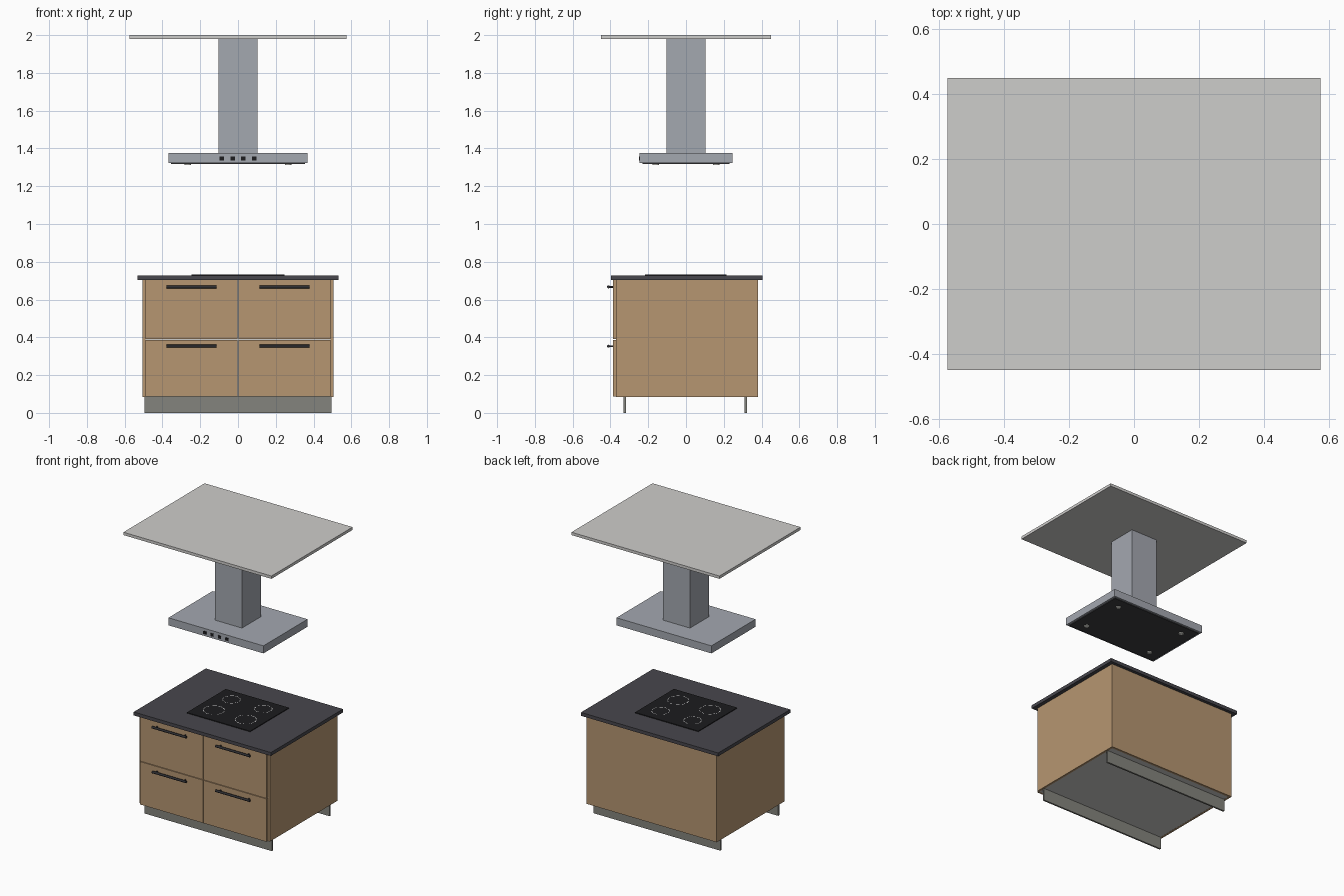
import bpy, bmesh, math
from mathutils import Matrix

if "Cube" in bpy.data.objects:
    bpy.data.objects.remove(bpy.data.objects["Cube"])


def material(name, hexcol):
    def lin(c):
        c /= 255
        return c / 12.92 if c <= 0.04045 else ((c + 0.055) / 1.055) ** 2.4
    m = bpy.data.materials.new(name)
    m.diffuse_color = [lin(int(hexcol[i:i + 2], 16)) for i in (0, 2, 4)] + [1]
    m.use_nodes = True
    m.node_tree.nodes["Principled BSDF"].inputs["Base Color"].default_value = m.diffuse_color
    return m


CEILING = material("pale grey", "CECDCB")
STEEL = material("brushed steel", "A4A8B0")
FILTER = material("filter dark", "3C3C3F")
LAMP = material("lamp white", "F0F0E8")
STONE = material("dark stone", "48474D")
GLASS = material("black glass", "1C1C1E")
MARK = material("hob marking", "E6E6E6")
WOOD = material("oak", "B69671")
HANDLE = material("handle black", "2E2E32")
PLINTH = material("plinth grey", "84847D")


def finish(name, bm, mat):
    mesh = bpy.data.meshes.new(name)
    bm.normal_update()
    bm.to_mesh(mesh)
    bm.free()
    mesh.materials.append(mat)
    ob = bpy.data.objects.new(name, mesh)
    bpy.context.collection.objects.link(ob)
    return ob


def box(name, x, y, z, mat):
    """Box from (min, max) ranges on each axis."""
    bm = bmesh.new()
    r = (x, y, z)
    mid = [(a + b) / 2 for a, b in r]
    size = [b - a for a, b in r]
    bmesh.ops.create_cube(bm, size=1, matrix=Matrix.Translation(mid) @ Matrix.Diagonal(size + [1]))
    return finish(name, bm, mat)


def cylinder(name, centre, radius, length, axis, mat, sides=24):
    bm = bmesh.new()
    rot = {"x": Matrix.Rotation(math.pi / 2, 4, "Y"),
           "y": Matrix.Rotation(math.pi / 2, 4, "X"),
           "z": Matrix.Identity(4)}[axis]
    bmesh.ops.create_cone(bm, cap_ends=True, segments=sides, radius1=radius, radius2=radius,
                          depth=length, matrix=Matrix.Translation(centre) @ rot)
    for f in bm.faces:
        f.smooth = len(f.verts) == 4
    for e in bm.edges:
        e.smooth = all(f.smooth for f in e.link_faces)
    return finish(name, bm, mat)


def dashed_ring(name, cx, cy, z, radius, width, dashes, mat):
    """Flat broken circle printed on the hob."""
    bm = bmesh.new()
    step = math.tau / dashes
    n = 4
    for d in range(dashes):
        pairs = []
        for i in range(n + 1):
            a = d * step + step * 0.7 * i / n
            pairs.append([bm.verts.new((cx + r * math.cos(a), cy + r * math.sin(a), z))
                          for r in (radius - width, radius)])
        for p, q in zip(pairs, pairs[1:]):
            bm.faces.new((p[0], p[1], q[1], q[0]))
    return finish(name, bm, mat)


# Ceiling panel, chimney and hood
box("ceiling_panel", (-0.575, 0.575), (-0.45, 0.45), (1.98, 2.0), CEILING)
box("hood_chimney", (-0.104, 0.104), (-0.104, 0.104), (1.376, 1.98), STEEL)
box("hood_body", (-0.369, 0.369), (-0.245, 0.245), (1.323, 1.376), STEEL)
box("hood_filter", (-0.354, 0.354), (-0.231, 0.231), (1.317, 1.323), FILTER)
for i in range(4):
    x = -0.087 + 0.058 * i
    box(f"hood_button_{i + 1}", (x - 0.012, x + 0.012), (-0.249, -0.245), (1.337, 1.357), GLASS)
for sx in (-1, 1):
    for sy in (-1, 1):
        cylinder("hood_lamp", (sx * 0.265, sy * 0.16, 1.315), 0.017, 0.006, "z", LAMP)

# Cabinet: carcass, side panels, back panel, plinths
box("carcass", (-0.491, 0.491), (-0.37, 0.366), (0.086, 0.704), CEILING)
for side, s in (("left", -1), ("right", 1)):
    box(f"{side}_side_panel", sorted((s * 0.491, s * 0.506)), (-0.37, 0.382), (0.085, 0.704), WOOD)
box("back_panel", (-0.491, 0.491), (0.366, 0.382), (0.085, 0.704), WOOD)
box("front_plinth", (-0.494, 0.494), (-0.33, -0.318), (0, 0.086), PLINTH)
box("back_plinth", (-0.494, 0.494), (0.311, 0.323), (0, 0.086), PLINTH)

# Drawers with bar handles
for s in (-1, 1):
    for z0, z1, hz in ((0.086, 0.387, 0.353), (0.391, 0.703, 0.667)):
        box("drawer_front", sorted((s * 0.002, s * 0.491)), (-0.386, -0.37), (z0, z1), WOOD)
        cx = s * 0.247
        cylinder("handle_bar", (cx, -0.41, hz), 0.008, 0.265, "x", HANDLE, 16)
        for p in (-1, 1):
            cylinder("handle_post", (cx + p * 0.11, -0.396, hz), 0.005, 0.024, "y", HANDLE, 12)

# Worktop and hob
box("worktop", (-0.533, 0.533), (-0.396, 0.404), (0.704, 0.728), STONE)
box("hob_glass", (-0.246, 0.246), (-0.217, 0.215), (0.728, 0.733), GLASS)
for sx in (-1, 1):
    for y, r in ((-0.09, 0.069), (0.105, 0.058)):
        dashed_ring("burner_marking", sx * 0.124, y, 0.7338, r, 0.004, 10, MARK)
